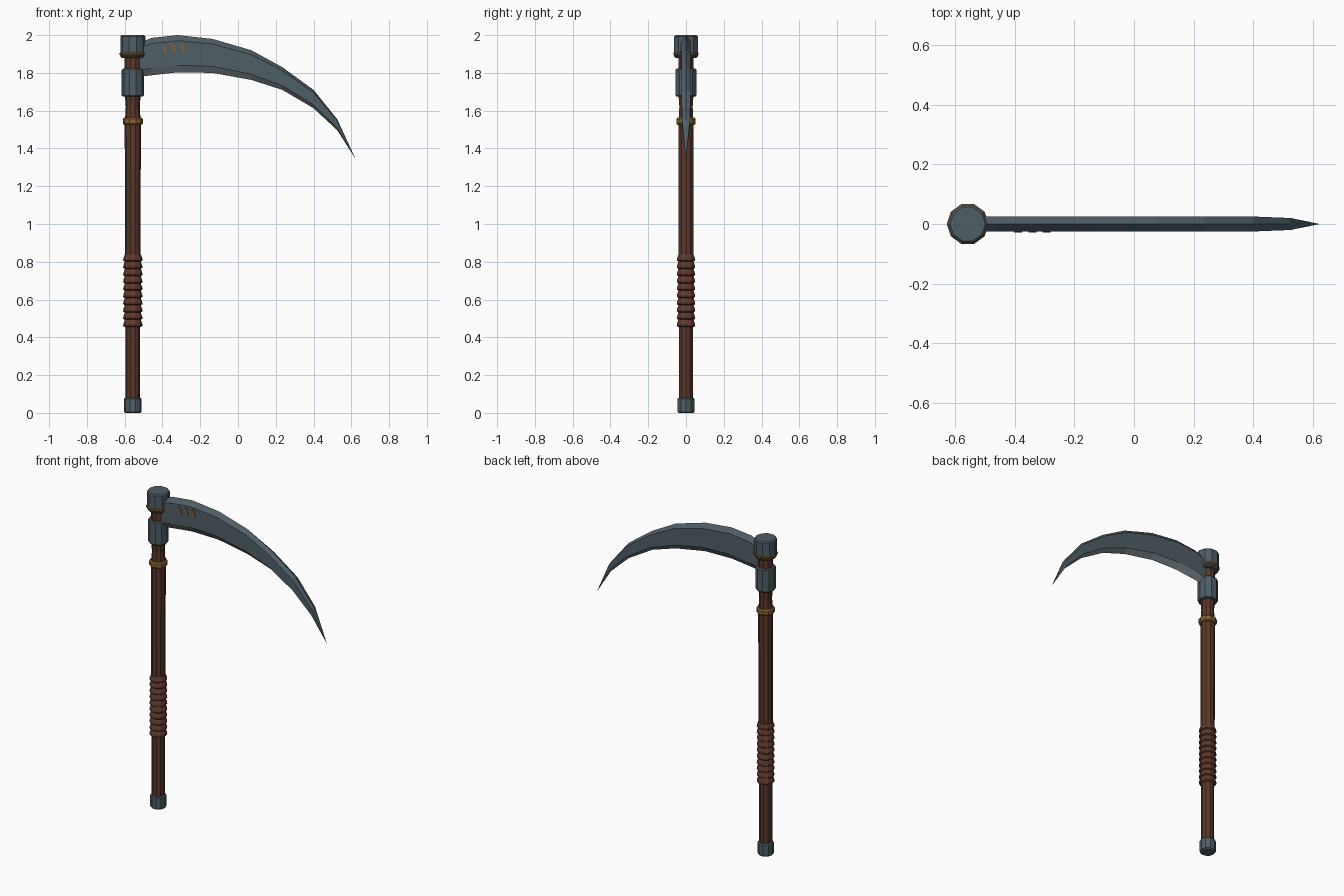
import bpy, bmesh, math
from mathutils import Vector

cube = bpy.data.objects.get("Cube")
if cube:
    bpy.data.objects.remove(cube)

AXIS_X = -0.557
SIDES = 10


def material(name, rgb):
    m = bpy.data.materials.new(name)
    m.use_nodes = True
    m.diffuse_color = (*rgb, 1)
    m.node_tree.nodes["Principled BSDF"].inputs["Base Color"].default_value = (*rgb, 1)
    return m


steel = material("steel", (0.078, 0.112, 0.132))
edge_steel = material("sharpened steel", (0.19, 0.23, 0.25))
wood = material("dark wood", (0.105, 0.039, 0.023))
leather = material("grip leather", (0.115, 0.040, 0.026))
bronze = material("bronze", (0.24, 0.12, 0.035))


def finish(name, bm, mats):
    bmesh.ops.recalc_face_normals(bm, faces=bm.faces)
    mesh = bpy.data.meshes.new(name)
    bm.to_mesh(mesh)
    bm.free()
    for m in mats:
        mesh.materials.append(m)
    obj = bpy.data.objects.new(name, mesh)
    bpy.context.collection.objects.link(obj)
    return obj


def bridge(bm, a, b):
    """Join two closed vertex loops; returns faces in loop order."""
    n = len(a)
    return [bm.faces.new((a[i], a[(i + 1) % n], b[(i + 1) % n], b[i])) for i in range(n)]


def turned(name, profile, mat):
    """Ten-sided turned part around the pole axis from (radius, z) points."""
    bm = bmesh.new()
    loops = []
    for r, z in profile:
        angles = [math.tau * i / SIDES for i in range(SIDES)]
        loops.append([bm.verts.new((AXIS_X + r * math.cos(a), r * math.sin(a), z)) for a in angles])
    for a, b in zip(loops, loops[1:]):
        bridge(bm, a, b)
    bm.faces.new(loops[0])
    bm.faces.new(loops[-1])
    return finish(name, bm, [mat])


def sleeve(name, r, z0, z1, bevel, mat):
    return turned(name, [(r - bevel, z0), (r, z0 + bevel), (r, z1 - bevel), (r - bevel, z1)], mat)


# Pole and its fittings
turned("pole", [(0.038, 0.04), (0.038, 0.45), (0.041, 0.85), (0.042, 1.25), (0.043, 1.52),
                (0.037, 1.62), (0.043, 1.70), (0.043, 1.92)], wood)
sleeve("bottom_cap", 0.047, 0, 0.08, 0.006, steel)
sleeve("pole_ring", 0.053, 1.525, 1.563, 0.007, bronze)
sleeve("blade_collar", 0.059, 1.675, 1.822, 0.006, steel)
sleeve("top_cap", 0.066, 1.88, 2.0, 0.007, steel)
sleeve("top_cap_ring", 0.070, 1.893, 1.909, 0.004, bronze)

# Wrapped grip: stacked flared bands
WRAPS, BOTTOM, PITCH = 10, 0.455, 0.0385
grip = []
for i in range(WRAPS):
    z = BOTTOM + i * PITCH
    grip += [(0.043, z), (0.051, z + 0.005), (0.050, z + 0.016), (0.043, z + 0.036)]
turned("grip_wrap", grip, leather)

# Blade: spine and cutting edge stations as (x, spine z, edge z, half thickness)
stations = [(-0.557, 1.94, 1.775, 0.025), (-0.46, 1.985, 1.787, 0.025), (-0.32, 2.0, 1.803, 0.025),
            (-0.135, 1.98, 1.80, 0.025), (0.07, 1.92, 1.763, 0.025), (0.235, 1.83, 1.71, 0.025),
            (0.40, 1.71, 1.613, 0.025), (0.525, 1.555, 1.497, 0.02)]
bm = bmesh.new()
loops = []
for x, top, low, t in stations:
    shoulder = top + (low - top) * 0.15
    grind = top + (low - top) * 0.81
    section = [(0, top), (-t, shoulder), (-t, grind), (0, low), (t, grind), (t, shoulder)]
    loops.append([bm.verts.new((x, y, z)) for y, z in section])
tip = bm.verts.new((0.622, 0, 1.345))
bm.faces.new(loops[0])
for a, b in zip(loops, loops[1:]):
    for i, f in enumerate(bridge(bm, a, b)):
        f.material_index = 1 if i in (2, 3) else 0
last = loops[-1]
for i in range(6):
    f = bm.faces.new((last[i], last[(i + 1) % 6], tip))
    f.material_index = 1 if i in (2, 3) else 0
finish("blade", bm, [steel, edge_steel])

# Three slanted inlays on the front of the blade
for k in range(3):
    bm = bmesh.new()
    start = Vector((-0.402 + k * 0.048, 0, 1.947 + k * 0.004))
    outline = [(0, 0), (0.013, 0.003), (0.027, -0.041), (0.014, -0.044)]
    front, back = [[bm.verts.new(start + Vector((x, y, z))) for x, z in outline]
                   for y in (-0.029, -0.023)]
    bridge(bm, front, back)
    bm.faces.new(front)
    bm.faces.new(back)
    finish(f"blade_inlay_{k + 1}", bm, [bronze])
